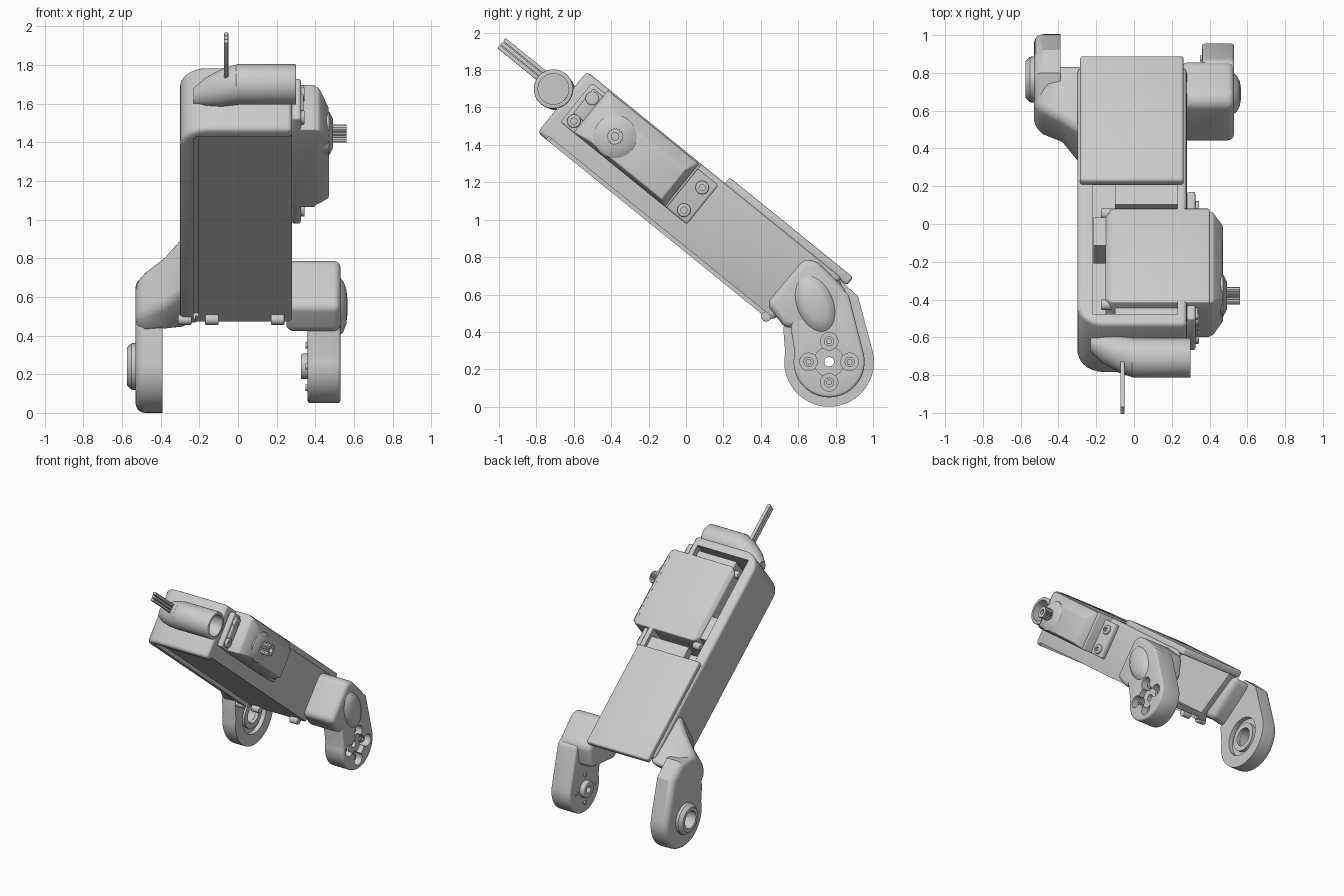
import bpy, bmesh
from math import sin, cos, pi, radians

old = bpy.data.objects.get("Cube")
if old:
    bpy.data.objects.remove(old, do_unlink=True)

grey = bpy.data.materials.new("light_grey")
grey.use_nodes = True
grey.diffuse_color = (0.6, 0.6, 0.6, 1)
grey.node_tree.nodes["Principled BSDF"].inputs["Base Color"].default_value = (0.6, 0.6, 0.6, 1)

TILT = -radians(39)   # slope of the limb: local y runs down its length, local z is its thickness
parts = []


def ring(c, r, n=40, r2=None, turn=0.0):
    """Circle or turned ellipse in the y-z plane."""
    r2 = r2 or r
    out = []
    for i in range(n):
        a = 2 * pi * i / n
        p, q = r * cos(a), r2 * sin(a)
        out.append((c[0] + p * cos(turn) - q * sin(turn), c[1] + p * sin(turn) + q * cos(turn)))
    return out


def rect(y0, y1, z0, z1):
    return [(y0, z0), (y1, z0), (y1, z1), (y0, z1)]


def round_edges(obj, offset, pick=None, segments=3):
    bm = bmesh.new()
    bm.from_mesh(obj.data)
    edges = [e for e in bm.edges if (pick(e) if pick else e.calc_face_angle(0) > 0.6)]
    bmesh.ops.bevel(bm, geom=edges, offset=offset, segments=segments, profile=0.5,
                    affect='EDGES', clamp_overlap=True)
    bm.to_mesh(obj.data)
    bm.free()


def loft(name, sections, tilt=TILT, bevel=0.0, segments=3):
    """Skin through equal-sized cross-sections placed along x."""
    bm = bmesh.new()
    rows = [[bm.verts.new((x, y, z)) for y, z in pts] for x, pts in sections]
    n = len(rows[0])
    for a, b in zip(rows, rows[1:]):
        for i in range(n):
            j = (i + 1) % n
            bm.faces.new((a[i], a[j], b[j], b[i]))
    bm.faces.new(rows[0])
    bm.faces.new(rows[-1])
    bmesh.ops.recalc_face_normals(bm, faces=bm.faces)
    mesh = bpy.data.meshes.new(name)
    bm.to_mesh(mesh)
    bm.free()
    mesh.materials.append(grey)
    obj = bpy.data.objects.new(name, mesh)
    obj.rotation_euler.x = tilt
    bpy.context.collection.objects.link(obj)
    parts.append(obj)
    if bevel:
        round_edges(obj, bevel, segments=segments)
    return obj


def prism(name, x0, x1, pts, tilt=TILT, bevel=0.0, segments=3):
    return loft(name, [(x0, pts), (x1, pts)], tilt, bevel, segments)


def cut(obj, x0, x1, pts, tilt=TILT, bevel=0.0):
    """Subtract a prism and discard the cutter."""
    tool = prism("cutter", x0, x1, pts, tilt, bevel)
    tool.hide_render = True
    parts.remove(tool)
    bpy.context.view_layer.update()
    mod = obj.modifiers.new("cut", 'BOOLEAN')
    mod.operation, mod.solver, mod.object = 'DIFFERENCE', 'EXACT', tool
    bpy.context.view_layer.objects.active = obj
    bpy.ops.object.modifier_apply(modifier=mod.name)
    bpy.data.objects.remove(tool, do_unlink=True)


# Limb shell: open-topped tray with one large rounded corner
shell = prism("limb_shell", -0.3, 0.28, [(-1.54, 0.64), (0.06, 0.64), (0.22, 1.06), (-1.54, 1.06)])
round_edges(shell, 0.14, lambda e: all(v.co.x < -0.29 and v.co.y < -1.5 for v in e.verts), 7)
round_edges(shell, 0.025)
cut(shell, -0.22, 0.23, rect(-1.47, 0.4, 0.70, 1.3))
cut(shell, -0.22, 0.4, rect(-1.48, 0.4, 0.5, 0.662))
cut(shell, -0.23, -0.205, rect(-1.46, 0.02, 0.5, 0.68))

# Cover plate and ledge beneath it
prism("cover_plate", -0.285, 0.262, rect(-0.59, 0.26, 1.045, 1.1), bevel=0.015)
prism("inner_ledge", -0.1, 0.25, rect(-0.7, -0.55, 0.96, 1.03))

# Servo motor
servo = loft("servo_body", [(-0.15, rect(-1.35, -0.79, 0.78, 1.035)), (-0.12, rect(-1.39, -0.75, 0.76, 1.06)),
                            (0.40, rect(-1.39, -0.75, 0.76, 1.06))], bevel=0.008)
loft("servo_cap", [(0.39, rect(-1.39, -0.76, 0.76, 1.055)), (0.42, rect(-1.38, -0.77, 0.765, 1.05)),
                   (0.47, rect(-1.30, -0.80, 0.78, 0.98))], bevel=0.008)
prism("servo_tab", 0.28, 0.325, rect(-1.48, -0.61, 0.76, 1.03), bevel=0.012)
for u in (-1.427, -0.67):
    for v in (0.81, 0.965):
        screw = prism("servo_screw", 0.32, 0.345, ring((u, v), 0.036, 20), bevel=0.006)
        cut(screw, 0.333, 0.4, ring((u, v), 0.018, 6))
SHAFT = (-1.204, 0.884)
loft("servo_boss", [(0.38, ring(SHAFT, 0.115)), (0.47, ring(SHAFT, 0.115)), (0.492, ring(SHAFT, 0.075))])
teeth = [ring(SHAFT, 0.046 if i % 2 else 0.039, 40)[i] for i in range(40)]
shaft = prism("servo_shaft", 0.48, 0.56, teeth)
cut(shaft, 0.52, 0.6, ring(SHAFT, 0.02, 16))
prism("servo_plug", -0.215, -0.14, rect(-0.98, -0.79, 0.88, 1.03))
prism("servo_end_block", -0.1, 0.34, rect(-1.455, -1.38, 0.84, 1.01), bevel=0.01)
for u in (-1.36, -0.74):
    prism("case_screw", -0.175, -0.11, ring((u, 1.0), 0.028, 16), bevel=0.005)

# Cable tube with tapered elbow, and three wires
TUBE = (-1.62, 0.874)
tube = prism("cable_tube", -0.01, 0.3, ring(TUBE, 0.105), bevel=0.006)
cut(tube, 0.03, 0.4, ring(TUBE, 0.082))
loft("tube_elbow", [(-0.23, ring((-1.52, 0.874), 0.045)), (-0.17, ring((-1.555, 0.874), 0.075)),
                    (-0.08, ring((-1.595, 0.874), 0.098)), (0.0, ring(TUBE, 0.105))])
for v in (0.866, 0.89, 0.914):
    prism("wire", -0.072, -0.05, rect(-1.99, -1.45, v - 0.011, v + 0.011), bevel=0.006)

# Small screws along the lower front edge
for x in (-0.31, -0.17, 0.17):
    prism("edge_screw", x, x + 0.07, ring((0.03, 0.645), 0.027, 16), bevel=0.005)

# Right fork arm: paddle, flared shoulder, pivot boss and bore
PIVOT = (0.765, 0.24)


def paddle(r, a0, a1, top):
    arc = [(PIVOT[0] + r * cos(radians(a0 + (a1 - a0) * i / 28)),
            PIVOT[1] + r * sin(radians(a0 + (a1 - a0) * i / 28))) for i in range(29)]
    return arc + top


arm = prism("right_fork_arm", -0.53, -0.39,
            paddle(0.24, 12, -192, [(0.52, 0.42), (0.6, 0.68), (0.8, 0.7), (0.92, 0.59)]), 0)
round_edges(arm, 0.05, lambda e: all(v.co.x < -0.52 for v in e.verts), 5)
shoulder = loft("right_shoulder", [
    (-0.26, [(0.27, 0.64), (0.5, 0.92), (0.85, 0.66), (0.57, 0.43)]),
    (-0.31, [(0.33, 0.61), (0.51, 0.9), (0.85, 0.65), (0.56, 0.43)]),
    (-0.38, [(0.42, 0.56), (0.55, 0.82), (0.85, 0.64), (0.54, 0.42)]),
    (-0.48, [(0.46, 0.52), (0.6, 0.74), (0.83, 0.64), (0.54, 0.41)]),
    (-0.53, [(0.51, 0.5), (0.62, 0.68), (0.78, 0.61), (0.56, 0.42)])], 0, bevel=0.04, segments=4)
boss = loft("right_pivot_boss", [(-0.5, ring(PIVOT, 0.125)), (-0.55, ring(PIVOT, 0.12)),
                                 (-0.575, ring(PIVOT, 0.095))], 0)
for part in (arm, boss):
    cut(part, -0.7, -0.3, ring(PIVOT, 0.068), 0)
cut(arm, -0.425, -0.3, ring(PIVOT, 0.15), 0)
bearing = prism("bearing_ring", -0.43, -0.4, ring(PIVOT, 0.11), 0)
cut(bearing, -0.6, -0.3, ring(PIVOT, 0.07), 0)

# Left fork arm: shoulder block, paddle with four screw pockets, bulge
prism("left_shoulder", 0.25, 0.53, [(0.43, 0.55), (0.63, 0.79), (0.7, 0.78), (0.86, 0.62),
                                    (0.83, 0.45), (0.53, 0.42)], 0, bevel=0.05, segments=5)
left = prism("left_fork_arm", 0.36, 0.53,
             paddle(0.19, 12, -195, [(0.56, 0.42), (0.58, 0.62), (0.74, 0.7), (0.87, 0.6)]),
             0, bevel=0.015)
hub = prism("left_pivot_hub", 0.325, 0.38, ring(PIVOT, 0.066), 0, bevel=0.008)
bulge = [(0.48, 1.0), (0.525, 1.0), (0.545, 0.85), (0.56, 0.6), (0.566, 0.25)]
loft("left_bulge", [(x, ring((0.69, 0.55), 0.16 * s, 40, 0.1 * s, radians(-68))) for x, s in bulge], 0)
for i in range(4):
    a = i * pi / 2
    spot = (PIVOT[0] + 0.11 * cos(a), PIVOT[1] + 0.11 * sin(a))
    cut(left, 0.46, 0.6, ring(spot, 0.047, 28), 0)
    screw = prism("pivot_screw", 0.45, 0.49, ring(spot, 0.027, 20), 0)
    cut(screw, 0.475, 0.6, ring(spot, 0.014, 6), 0)
    prism("hub_screw", 0.35, 0.37, ring(spot, 0.016, 12), 0)
cut(left, 0.49, 0.6, ring(PIVOT, 0.08), 0)
for part in (left, hub):
    cut(part, 0.2, 0.7, ring(PIVOT, 0.026, 24), 0)

# Smooth the curved faces, keep hard edges
bpy.ops.object.select_all(action='DESELECT')
for obj in parts:
    obj.select_set(True)
bpy.context.view_layer.objects.active = parts[0]
bpy.ops.object.shade_smooth_by_angle(angle=radians(32))
